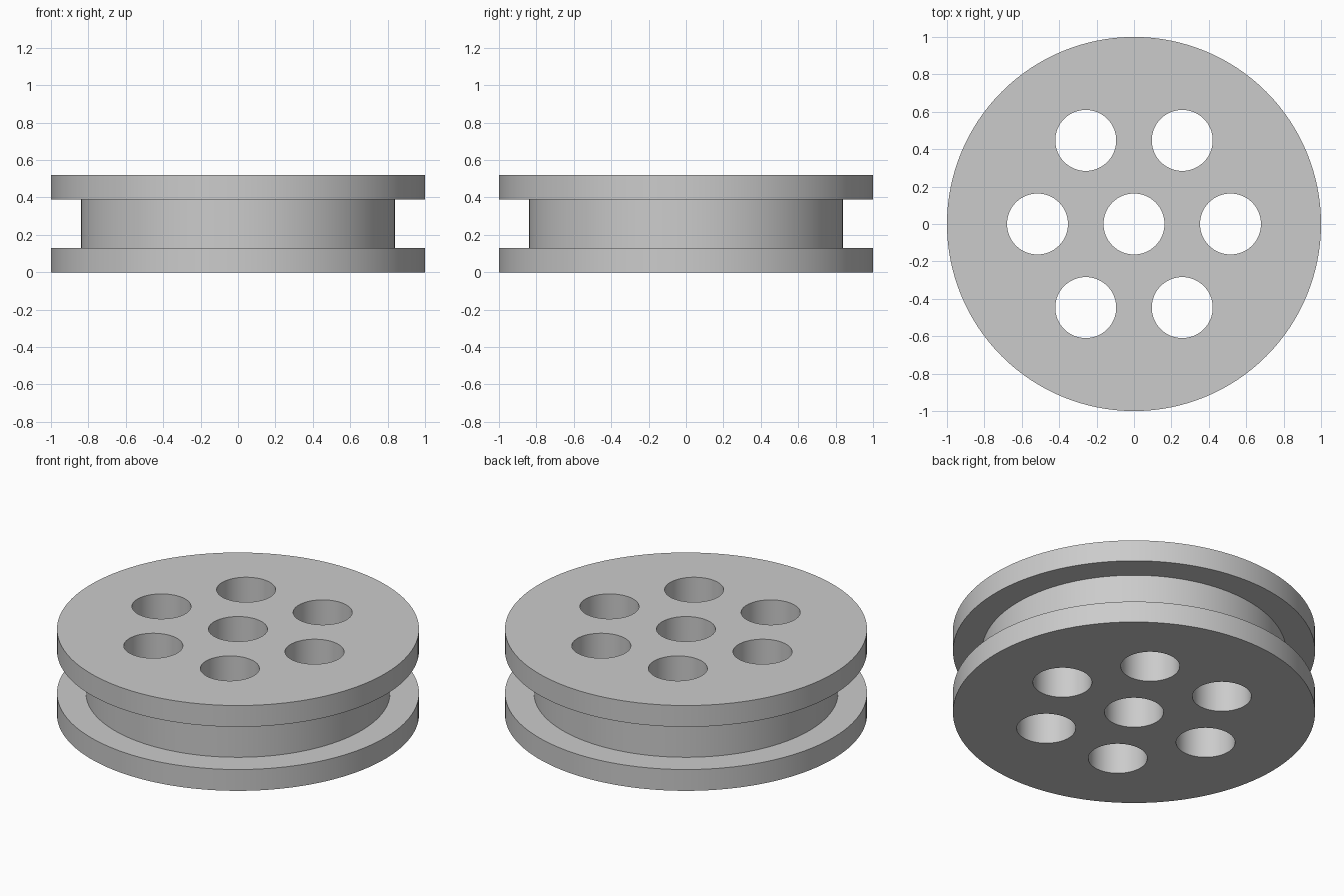
import bpy
import bmesh
from math import cos, sin, pi, radians
from mathutils import Matrix, Vector

HEIGHT = 0.52
FLANGE = 0.13
GROOVE_RADIUS = 0.84
HOLE_RADIUS = 0.163
HOLE_RING = 0.516

if "Cube" in bpy.data.objects:
    bpy.data.objects.remove(bpy.data.objects["Cube"])

grey = bpy.data.materials.new("plain grey")
grey.use_nodes = True
colour = (0.6, 0.6, 0.6, 1)
grey.diffuse_color = colour
grey.node_tree.nodes["Principled BSDF"].inputs["Base Color"].default_value = colour


def make_object(name, bm):
    bmesh.ops.recalc_face_normals(bm, faces=bm.faces)
    mesh = bpy.data.meshes.new(name)
    bm.to_mesh(mesh)
    bm.free()
    mesh.materials.append(grey)
    obj = bpy.data.objects.new(name, mesh)
    bpy.context.collection.objects.link(obj)
    return obj


# Grooved wheel: half profile turned about the vertical axis
profile = [(1, 0), (1, FLANGE), (GROOVE_RADIUS, FLANGE),
           (GROOVE_RADIUS, HEIGHT - FLANGE), (1, HEIGHT - FLANGE), (1, HEIGHT)]
segments = 128
bm = bmesh.new()
rings = [[bm.verts.new((r * cos(2 * pi * i / segments), r * sin(2 * pi * i / segments), z))
          for i in range(segments)] for r, z in profile]
for low, high in zip(rings, rings[1:]):
    for i in range(segments):
        j = (i + 1) % segments
        bm.faces.new((low[i], low[j], high[j], high[i]))
bm.faces.new(rings[0])
bm.faces.new(rings[-1])
wheel = make_object("grooved_wheel", bm)

# Cutter: centre bore and six holes around it
bm = bmesh.new()
centres = [Vector((0, 0, 0))]
centres += [Vector((HOLE_RING * cos(i * pi / 3), HOLE_RING * sin(i * pi / 3), 0)) for i in range(6)]
for centre in centres:
    bmesh.ops.create_cone(bm, cap_ends=True, segments=64, radius1=HOLE_RADIUS,
                          radius2=HOLE_RADIUS, depth=2 * HEIGHT,
                          matrix=Matrix.Translation(centre + Vector((0, 0, HEIGHT / 2))))
cutter = make_object("hole_cutter", bm)
cutter.hide_render = True

# Cut the holes, then discard the cutter
bpy.ops.object.select_all(action="DESELECT")
wheel.select_set(True)
bpy.context.view_layer.objects.active = wheel
cut = wheel.modifiers.new("holes", "BOOLEAN")
cut.operation = "DIFFERENCE"
cut.solver = "EXACT"
cut.object = cutter
bpy.ops.object.modifier_apply(modifier=cut.name)
bpy.data.objects.remove(cutter)

bpy.ops.object.shade_smooth_by_angle(angle=radians(30))
